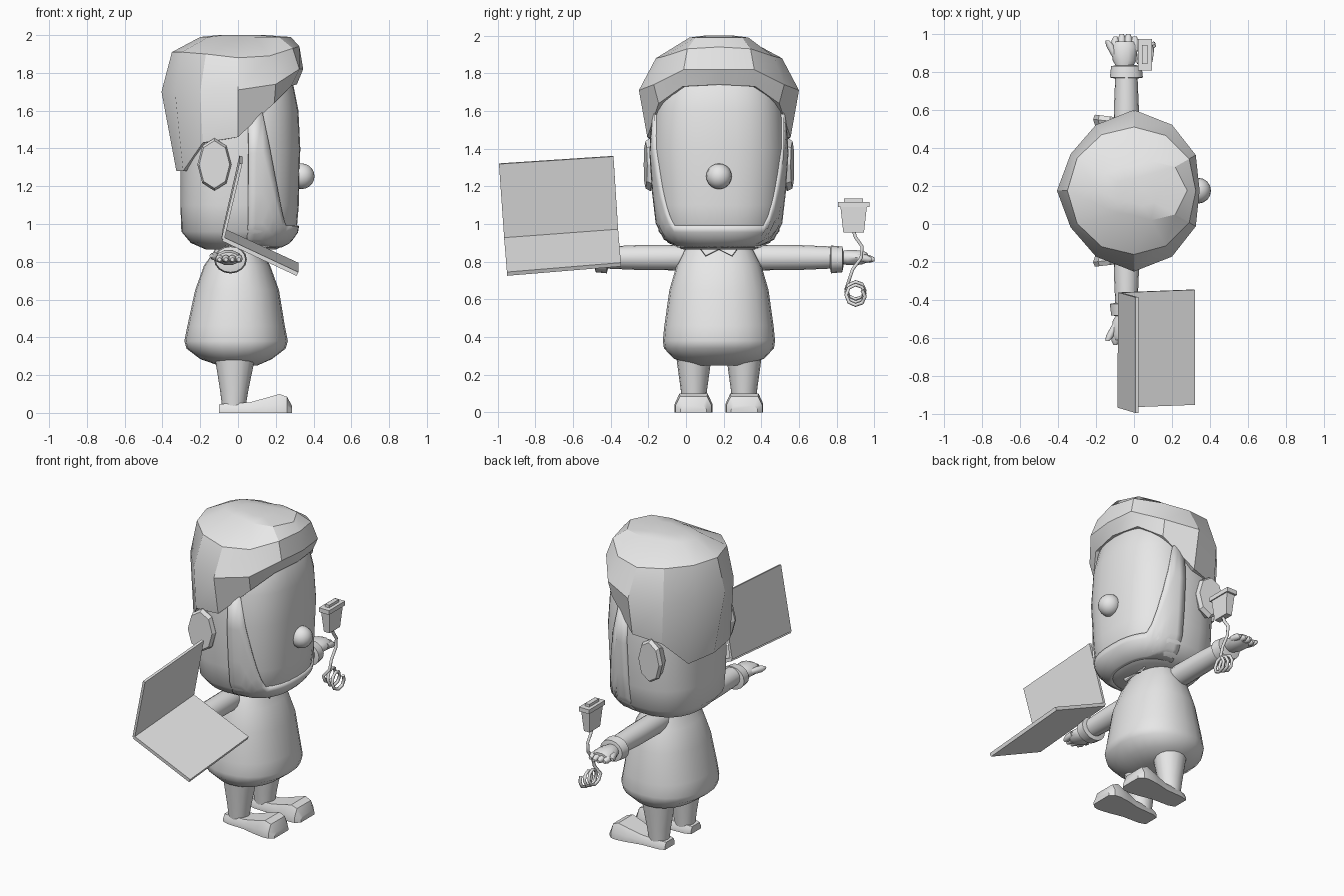
import bpy
import bmesh
from math import sin, cos, pi, radians, copysign
from mathutils import Vector

if "Cube" in bpy.data.objects:
    bpy.data.objects.remove(bpy.data.objects["Cube"], do_unlink=True)

# One plain clay material for the whole figure
clay = bpy.data.materials.new("light_grey")
clay.use_nodes = True
clay.diffuse_color = (0.8, 0.8, 0.8, 1)
clay.node_tree.nodes["Principled BSDF"].inputs["Base Color"].default_value = clay.diffuse_color

MID = 0.175  # the body's plane of symmetry on y


def finish(name, bm, sharp_angle=None):
    """Turn a bmesh into a named object with the shared material."""
    bmesh.ops.recalc_face_normals(bm, faces=bm.faces)
    mesh = bpy.data.meshes.new(name)
    bm.to_mesh(mesh)
    bm.free()
    mesh.materials.append(clay)
    obj = bpy.data.objects.new(name, mesh)
    bpy.context.collection.objects.link(obj)
    if sharp_angle:
        bpy.ops.object.select_all(action="DESELECT")
        obj.select_set(True)
        bpy.context.view_layer.objects.active = obj
        bpy.ops.object.shade_smooth_by_angle(angle=radians(sharp_angle))
    return obj


def loft(name, rings, closed=True, sharp_angle=None):
    """Skin a list of rings; closed rings also get end caps."""
    bm = bmesh.new()
    rows = [[bm.verts.new(p) for p in ring] for ring in rings]
    count = len(rows[0])
    for low, high in zip(rows, rows[1:]):
        for i in range(count if closed else count - 1):
            j = (i + 1) % count
            bm.faces.new((low[i], low[j], high[j], high[i]))
    if closed:
        bm.faces.new(rows[0])
        bm.faces.new(rows[-1])
    return finish(name, bm, sharp_angle)


def mirrored(name, rings, sharp_angle=None):
    """Loft a part on the left side and its reflection on the right."""
    loft("left_" + name, rings, True, sharp_angle)
    flipped = [[(x, 2 * MID - y, z) for x, y, z in ring] for ring in rings]
    loft("right_" + name, flipped, True, sharp_angle)


def oval(x, y, z, rx, ry, axis="z", sides=16, power=1.0):
    """Ring round the z or y axis; a power under one squares it off."""
    ring = []
    for i in range(sides):
        a = 2 * pi * i / sides
        c, s = (copysign(abs(v) ** power, v) for v in (cos(a), sin(a)))
        ring.append((x + rx * c, y + ry * s, z) if axis == "z" else (x + rx * c, y, z + ry * s))
    return ring


def slab(name, corners, thickness):
    """Flat panel through its corners, thickened on both sides."""
    bm = bmesh.new()
    bm.faces.new([bm.verts.new(c) for c in corners])
    obj = finish(name, bm)
    solid = obj.modifiers.new("thickness", "SOLIDIFY")
    solid.thickness, solid.offset = thickness, 0
    return obj


# Head: squarish rounded column, each row is height, back, front, half width
HEAD = [(0.865, 0.17, 0.2, 0.19), (0.9, 0.25, 0.27, 0.27), (0.96, 0.3, 0.31, 0.32),
        (1.1, 0.305, 0.322, 0.34), (1.4, 0.305, 0.33, 0.36), (1.6, 0.3, 0.32, 0.345),
        (1.75, 0.28, 0.29, 0.31), (1.87, 0.2, 0.2, 0.22)]


def head_point(angle, z, scale=1.0):
    """Point on the head's surface at an angle from the front."""
    z = min(max(z, HEAD[0][0]), HEAD[-1][0])
    for a, b in zip(HEAD, HEAD[1:]):
        if z <= b[0]:
            t = (z - a[0]) / (b[0] - a[0])
            back, front, half = (p + (q - p) * t for p, q in zip(a[1:], b[1:]))
            break
    c, s = cos(angle), sin(angle)
    x = copysign(abs(c) ** 0.8, c) * (front if c > 0 else back)
    return (x * scale, MID + copysign(abs(s) ** 0.8, s) * half * scale, z)


turn = [2 * pi * i / 32 for i in range(32)]
loft("head", [[head_point(a, row[0]) for a in turn] for row in HEAD], True, 40)

# Jaw band: U-shaped shell round the face, rising at the sides
strip = [radians(d) for d in range(-84, 85, 6)]


def jaw_top(angle):
    side = max(0, abs(angle) - radians(42)) / radians(30)
    return 0.99 + 0.6 * min(side, 1) ** 1.5


levels = [0, 0.06, 0.18, 0.4, 0.7, 1]
jaw = loft("jaw_band", [[head_point(a, 0.875 + (jaw_top(a) - 0.875) * t, 1.035) for a in strip]
                        for t in levels], False, 40)
shell = jaw.modifiers.new("thickness", "SOLIDIFY")
shell.thickness, shell.offset = 0.025, -1

# Nose
bm = bmesh.new()
bmesh.ops.create_uvsphere(bm, u_segments=16, v_segments=10, radius=0.068)
bmesh.ops.translate(bm, verts=bm.verts, vec=(0.337, MID, 1.253))
finish("nose", bm, 60)

# Ears: eight-sided discs flaring backward
ear = []
for depth, size in ((0.31, 0.8), (0.365, 1), (0.39, 0.9)):
    ring = oval(-0.125, MID + depth, 1.315, 0.09 * size, 0.14 * size, "y", 8)
    ear.append([(x, y - 0.12 * (x + 0.125), z) for x, y, z in ring])
mirrored("ear", ear)

# Hair: faceted cap, hairline low at the back and swept up at the front
hairline = [1.74, 1.73, 1.64, 1.46, 1.43, 1.28, 1.28]
brim_z = [1.82, 1.82, 1.74, 1.71, 1.7, 1.7, 1.7]
brim_r = [0.345, 0.375, 0.4, 0.425, 0.4, 0.385, 0.405]
crown_z = [1.94, 1.93, 1.89, 1.88, 1.9, 1.91, 1.91]
crown_r = [0.325, 0.335, 0.335, 0.335, 0.34, 0.345, 0.35]
top_r = [0.28, 0.25, 0.18, 0.13, 0.14, 0.18, 0.2]
step = [min(i, 12 - i) for i in range(12)]


def hair_ring(radii, heights):
    return [(radii[k] * cos(pi * i / 6), MID + radii[k] * sin(pi * i / 6), heights[k])
            for i, k in enumerate(step)]


edge, under = ([head_point(pi * i / 6, hairline[k], grow) for i, k in enumerate(step)]
               for grow in (1.07, 0.95))
loft("hair", [under, edge, hair_ring(brim_r, brim_z), hair_ring(crown_r, crown_z),
              hair_ring(top_r, [1.99] * 7), hair_ring([r / 2 for r in top_r], [2.0] * 7)], True, 28)

# Smock: bell-shaped body, each row is height, x centre, half depth, half width
SMOCK = [(0.25, 0, 0.1, 0.14), (0.285, -0.01, 0.19, 0.24), (0.34, -0.01, 0.262, 0.292),
         (0.38, -0.01, 0.274, 0.298), (0.46, -0.01, 0.258, 0.29), (0.65, -0.005, 0.222, 0.263),
         (0.78, -0.005, 0.175, 0.225), (0.85, 0, 0.13, 0.19), (0.9, 0, 0.11, 0.16)]
loft("smock", [oval(x, MID, z, rx, ry, sides=24, power=0.9) for z, x, rx, ry in SMOCK], True, 40)

# Collar points at the throat
for side in (-1, 1):
    slab("collar_flap", [(0.13, MID, 0.865), (0.14, MID + side * 0.1, 0.87),
                         (0.158, MID + side * 0.07, 0.83)], 0.008)

# Sleeves, cuffs and hands
ARM_X, ARM_Z = -0.04, 0.822
mirrored("sleeve", [oval(ARM_X, y, ARM_Z, r, r, "y")
                    for y, r in ((0.28, 0.06), (0.4, 0.068), (0.6, 0.066), (0.79, 0.058))], 40)
mirrored("cuff", [oval(ARM_X, y, ARM_Z - 0.01, r, r * 0.85, "y")
                  for y, r in ((0.765, 0.06), (0.77, 0.087), (0.83, 0.08), (0.835, 0.05))], 40)
mirrored("palm", [oval(ARM_X - 0.01, y, ARM_Z, rx, rz, "y", 10)
                  for y, rx, rz in ((0.82, 0.04, 0.035), (0.86, 0.062, 0.042),
                                    (0.93, 0.07, 0.04), (0.96, 0.055, 0.028))], 50)


def finger(name, start, end, radius):
    a, b = Vector(start), Vector(end)
    mirrored(name, [oval(*a.lerp(b, t), radius * s, radius * s, "y", 8)
                    for t, s in ((0, 0.9), (0.7, 1), (1, 0.5))], 50)


for i in range(4):
    x = -0.098 + 0.034 * i
    finger("finger", (x, 0.91, ARM_Z), (x, 0.985 + 0.015 * (i in (1, 2)), ARM_Z - 0.01), 0.021)
finger("thumb", (-0.09, 0.87, ARM_Z), (-0.14, 0.965, ARM_Z + 0.01), 0.022)

# Trouser legs
mirrored("leg", [oval(x, y, z, rx, ry) for x, y, z, rx, ry in
                 ((-0.022, 0.308, 0.03, 0.062, 0.06), (-0.02, 0.308, 0.12, 0.075, 0.07),
                  (-0.015, 0.308, 0.34, 0.115, 0.1))], 40)

# Shoes: wedges widening and rising toward the toe
SHOE = [(-0.1, 0.045, 0.05), (-0.06, 0.05, 0.065), (0.06, 0.055, 0.07),
        (0.15, 0.08, 0.09), (0.22, 0.1, 0.1), (0.26, 0.085, 0.095), (0.287, 0.035, 0.07)]
shoe = []
for x, height, half in SHOE:
    outline = [(-1, 0), (1, 0), (1, 0.45), (0.75, 1), (-0.75, 1), (-1, 0.45)]
    shoe.append([(x, 0.31 + half * u, height * v) for u, v in outline])
mirrored("shoe", shoe, 35)

# Open laptop resting on the right hand
near_hinge, far_hinge = (-0.075, -0.36, 0.965), (-0.08, -0.965, 0.92)
slab("laptop_base", [near_hinge, far_hinge, (0.315, -0.95, 0.735), (0.315, -0.345, 0.785)], 0.022)
slab("laptop_screen", [near_hinge, far_hinge, (0.015, -0.993, 1.32), (0.015, -0.385, 1.36)], 0.016)

# Plug floating above the left hand
PLUG_X, PLUG_Y = 0.057, 0.89


def box_ring(z, half_x, half_y):
    return [(PLUG_X + u * half_x, PLUG_Y + v * half_y, z)
            for u, v in ((-1, -1), (1, -1), (1, 1), (-1, 1))]


loft("plug_body", [box_ring(0.955, 0.02, 0.055), box_ring(1.09, 0.03, 0.07)])
loft("plug_rim", [box_ring(1.09, 0.037, 0.083), box_ring(1.118, 0.037, 0.083)])
loft("plug_tip", [box_ring(1.11, 0.015, 0.05), box_ring(1.135, 0.015, 0.05)])

# Cable with a loose coil at its end
path = [(PLUG_X, y, z) for y, z in ((0.89, 0.96), (0.9, 0.93), (0.935, 0.88), (0.93, 0.82),
                                    (0.885, 0.76), (0.865, 0.7))]
for i in range(22):
    a = pi + i * pi / 4
    path.append((PLUG_X - 0.035 + 0.004 * i, 0.9 + 0.05 * cos(a), 0.655 - 0.002 * i + 0.05 * sin(a)))
curve = bpy.data.curves.new("cable", "CURVE")
curve.dimensions, curve.bevel_depth, curve.bevel_resolution = "3D", 0.01, 1
curve.use_fill_caps = True
spline = curve.splines.new("POLY")
spline.points.add(len(path) - 1)
for point, co in zip(spline.points, path):
    point.co = (*co, 1)
curve.materials.append(clay)
bpy.context.collection.objects.link(bpy.data.objects.new("cable", curve))
